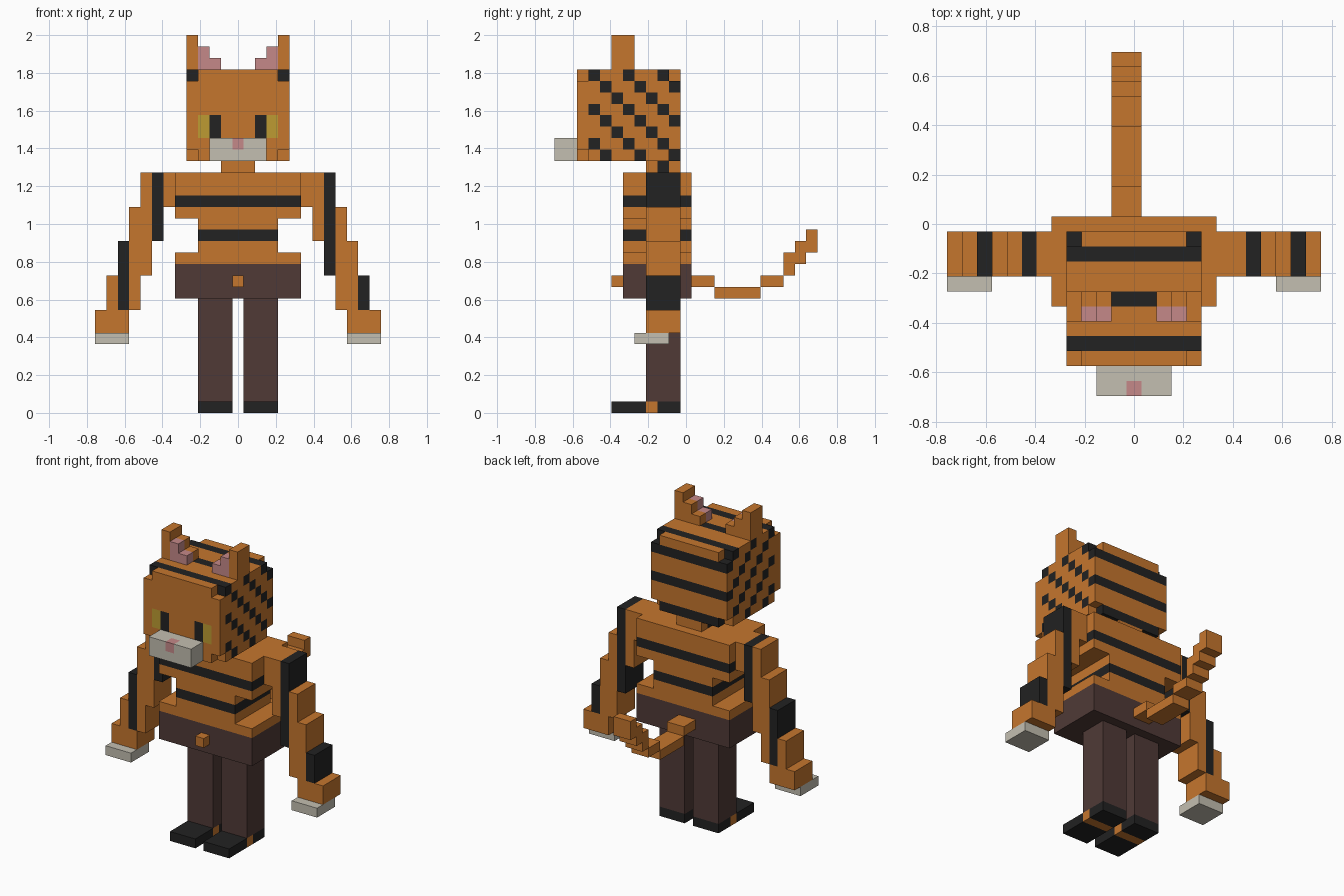
import bpy
import bmesh
from mathutils import Vector

cube = bpy.data.objects.get("Cube")
if cube:
    bpy.data.objects.remove(cube, do_unlink=True)

U = 2 / 33  # edge length of one block


def material(name, rgb):
    mat = bpy.data.materials.new(name)
    mat.use_nodes = True
    mat.diffuse_color = (*rgb, 1)
    bsdf = next(n for n in mat.node_tree.nodes if n.type == 'BSDF_PRINCIPLED')
    bsdf.inputs["Base Color"].default_value = (*rgb, 1)
    bsdf.inputs["Roughness"].default_value = 0.9
    return mat


ORANGE, BLACK, BROWN, CREAM, PINK, YELLOW = range(6)
MATERIALS = [
    material("orange fur", (0.56, 0.18, 0.027)),
    material("black", (0.016, 0.016, 0.016)),
    material("dark brown cloth", (0.08, 0.042, 0.037)),
    material("cream", (0.55, 0.52, 0.44)),
    material("dusty pink", (0.56, 0.25, 0.25)),
    material("yellow", (0.51, 0.33, 0.032)),
]
AXES = [Vector(a) for a in ((1, 0, 0), (0, 1, 0), (0, 0, 1))]


def box(xs, ys, zs):
    """Set of blocks covering inclusive ranges of block positions."""
    return {(x, y, z)
            for x in range(xs[0], xs[1] + 1)
            for y in range(ys[0], ys[1] + 1)
            for z in range(zs[0], zs[1] + 1)}


def build(name, blocks, colour):
    """Outer skin of a set of blocks; colour is an index or a rule on x, y, z."""
    rule = colour if callable(colour) else lambda x, y, z: colour
    bm = bmesh.new()
    corners = {}

    def vert(p):
        key = tuple(round(2 * c) for c in p)
        if key not in corners:
            corners[key] = bm.verts.new(p * U)
        return corners[key]

    for block in sorted(blocks):
        centre = Vector(block) + AXES[2] / 2
        for i in range(3):
            for sign in (-1, 1):
                n = AXES[i] * sign
                if tuple(int(b + d) for b, d in zip(block, n)) in blocks:
                    continue
                a = AXES[(i + 1) % 3] / 2
                b = AXES[(i + 2) % 3] / 2 * sign
                mid = centre + n / 2
                face = bm.faces.new([vert(mid + p) for p in
                                     (-a - b, a - b, a + b, b - a)])
                face.material_index = rule(*block)
    mesh = bpy.data.meshes.new(name)
    bm.to_mesh(mesh)
    bm.free()
    for mat in MATERIALS:
        mesh.materials.append(mat)
    obj = bpy.data.objects.new(name, mesh)
    bpy.context.collection.objects.link(obj)
    return obj


# Head: box without its corner blocks, diagonal stripes, plain face with eyes
def head_colour(x, y, z):
    if y == -9:
        if z in (24, 25):
            return {3: YELLOW, 2: BLACK}.get(abs(x), ORANGE)
        return ORANGE
    return BLACK if (y + z) % 3 == 0 else ORANGE


head_corners = {(x, y, z) for x in (-4, 4) for y in (-9, -1) for z in (22, 29)}
build("head", box((-4, 4), (-9, -1), (22, 29)) - head_corners, head_colour)

# Muzzle with nose block
build("muzzle", box((-2, 2), (-11, -10), (22, 23)),
      lambda x, y, z: PINK if (x, y, z) == (0, -11, 23) else CREAM)

# Neck
build("neck", box((-1, 1), (-3, -1), (21, 21)),
      lambda x, y, z: BLACK if y == -2 else ORANGE)

# Torso: wide chest, narrow waist, hips
torso = (box((-5, 5), (-5, 0), (17, 20)) | box((-3, 3), (-5, 0), (14, 16))
         | box((-5, 5), (-5, 0), (13, 13)))
build("torso", torso, lambda x, y, z: BLACK if z in (15, 18) else ORANGE)
build("shorts", box((-5, 5), (-5, 0), (10, 12)), BROWN)
build("belt_buckle", box((0, 0), (-6, -6), (11, 11)), ORANGE)

# Tail: shallow dip, then steps up to the tip
tail = (box((-1, 0), (1, 2), (11, 11)) | box((-1, 0), (3, 6), (10, 10))
        | box((-1, 0), (7, 8), (11, 11)))
for step in range(3):
    tail |= box((-1, 0), (9 + step, 9 + step), (12 + step, 13 + step))
build("tail", tail, ORANGE)

# Height range of each arm column, from the shoulder outwards
ARM = {6: (18, 20), 7: (15, 20), 8: (12, 20), 9: (9, 17), 10: (9, 14), 11: (9, 11)}

for side, label in ((1, "left"), (-1, "right")):
    def span(a, b):
        return tuple(sorted((a * side, b * side)))

    # Ear
    ear = set()
    for x, top in ((4, 32), (3, 31), (2, 30)):
        ear |= box(span(x, x), (-6, -5), (30, top))
    build(label + "_ear", ear,
          lambda x, y, z: PINK if abs(x) < 4 and y == -6 else ORANGE)

    # Arm stepping down to the wrist
    arm = box(span(10, 12), (-3, -1), (7, 8))
    for x, heights in ARM.items():
        arm |= box(span(x, x), (-3, -1), heights)
    build(label + "_arm", arm,
          lambda x, y, z: BLACK if z > 8 and x % 3 == 2 else ORANGE)

    # Paw
    build(label + "_paw", box(span(10, 12), (-4, -2), (6, 6)), CREAM)

    # Leg and shoe
    build(label + "_leg", box(span(1, 3), (-3, -1), (1, 9)), BROWN)
    build(label + "_shoe", box(span(1, 3), (-6, -1), (0, 0)),
          lambda x, y, z: ORANGE if y == -3 else BLACK)
